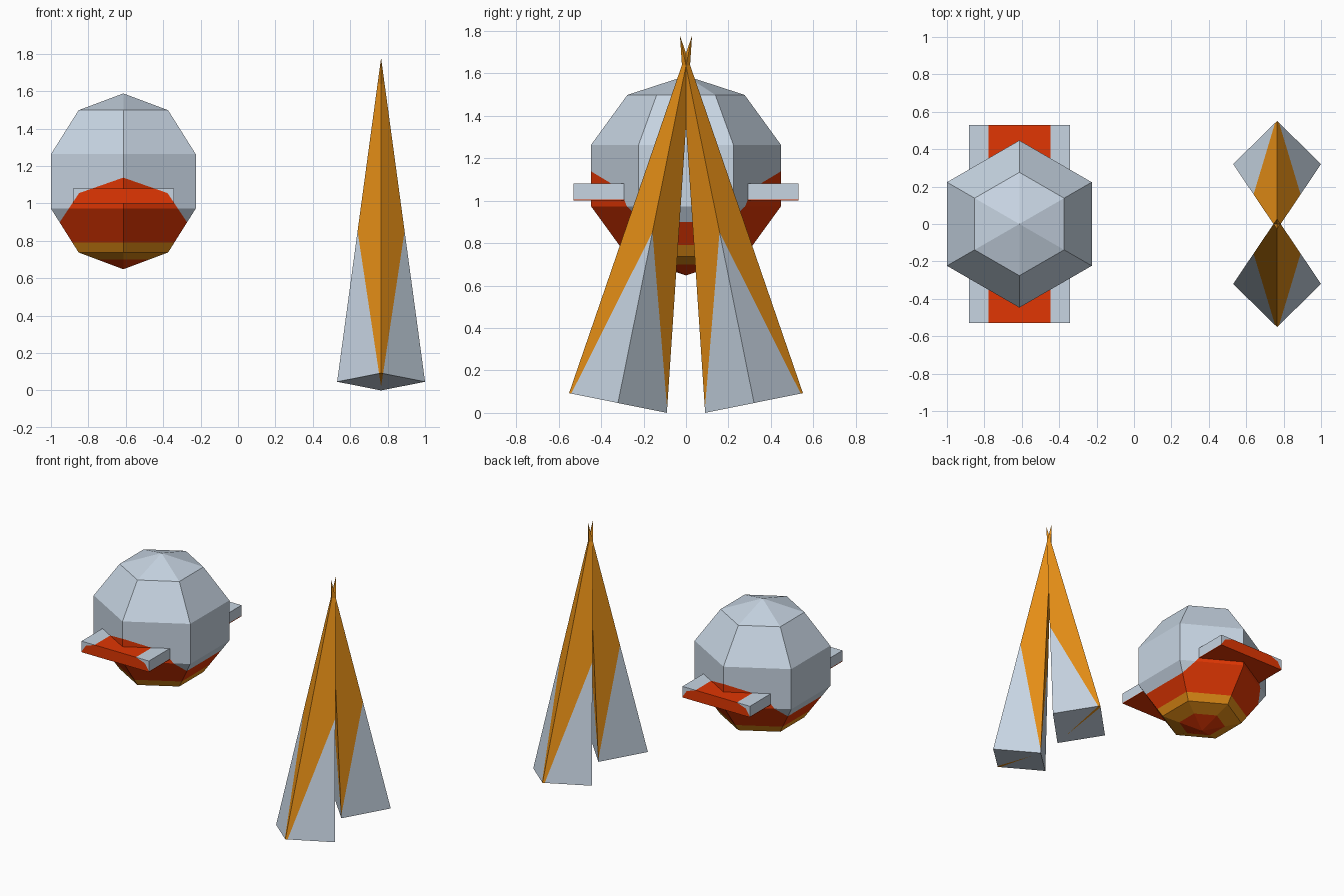
import bpy, bmesh
from math import radians
from mathutils import Matrix, Vector

if "Cube" in bpy.data.objects:
    bpy.data.objects.remove(bpy.data.objects["Cube"], do_unlink=True)


def material(name, rgb):
    m = bpy.data.materials.new(name)
    m.use_nodes = True
    m.diffuse_color = (*rgb, 1)
    m.node_tree.nodes["Principled BSDF"].inputs["Base Color"].default_value = (*rgb, 1)
    return m


MATS = [material("pale_grey", (0.57, 0.66, 0.76)),
        material("red", (0.75, 0.037, 0.001)),
        material("orange", (0.78, 0.27, 0.008))]

BALL_X, BALL_Z = -0.613, 1.118
LEG_X = 0.765


def finish(name, bm, planes, rule):
    """Cut the mesh along the colour borders, then colour faces by rule."""
    for point, normal in planes:
        bmesh.ops.bisect_plane(bm, geom=bm.verts[:] + bm.edges[:] + bm.faces[:],
                               dist=1e-5, plane_co=point, plane_no=normal)
    bmesh.ops.recalc_face_normals(bm, faces=bm.faces[:])
    for f in bm.faces:
        f.material_index = rule(f.calc_center_median())
        f.smooth = False
    me = bpy.data.meshes.new(name)
    bm.to_mesh(me)
    bm.free()
    for m in MATS:
        me.materials.append(m)
    bpy.context.collection.objects.link(bpy.data.objects.new(name, me))


# Red area: an arch running front to back, with an orange band near the bottom
ARCH = [(1.138, 0.35), (1.41, 1.5)]      # height at the middle, fall per unit of width
BAND = (0.70, 0.79)
arch_planes = [(Vector((BALL_X, 0, h)), Vector((side * s, 0, 1)))
               for h, s in ARCH for side in (-1, 1)]
band_planes = [(Vector((0, 0, z)), Vector((0, 0, 1))) for z in BAND]


def ball_rule(c):
    if BAND[0] < c.z < BAND[1]:
        return 2
    return int(all(c.z < h - s * abs(c.x - BALL_X) for h, s in ARCH))


# Six-sided ball with an edge facing front
bm = bmesh.new()
bmesh.ops.create_uvsphere(bm, u_segments=6, v_segments=5, radius=0.47,
                          matrix=Matrix.Translation((BALL_X, 0, BALL_Z)))
finish("ball_body", bm, arch_planes + band_planes, ball_rule)

# Flat bar through the ball
bm = bmesh.new()
bmesh.ops.create_cube(bm, size=1, matrix=Matrix.Translation((BALL_X, 0, 1.04))
                      @ Matrix.Diagonal((0.54, 1.06, 0.08, 1)))
finish("cross_bar", bm, arch_planes, ball_rule)

# Two leaning four-sided spikes that cross at the tip
SPREAD, V_START = 0.151, 0.02
v_planes = [(Vector((LEG_X, 0, V_START)), Vector((1, 0, side * SPREAD))) for side in (-1, 1)]


def leg_rule(c):
    return 2 if abs(c.x - LEG_X) < SPREAD * (c.z - V_START) else 0


for name, side in (("front_spike", -1), ("back_spike", 1)):
    bm = bmesh.new()
    base = Vector((LEG_X, side * 0.32, 0.0465))
    tip = Vector((LEG_X, -side * 0.028, 1.778))
    bmesh.ops.create_cone(bm, cap_ends=True, segments=4, radius1=0.235, radius2=0,
                          depth=(tip - base).length,
                          matrix=Matrix.Translation((base + tip) / 2)
                          @ Matrix.Rotation(side * radians(11.4), 4, "X"))
    bmesh.ops.remove_doubles(bm, verts=bm.verts[:], dist=1e-5)
    finish(name, bm, v_planes, leg_rule)
